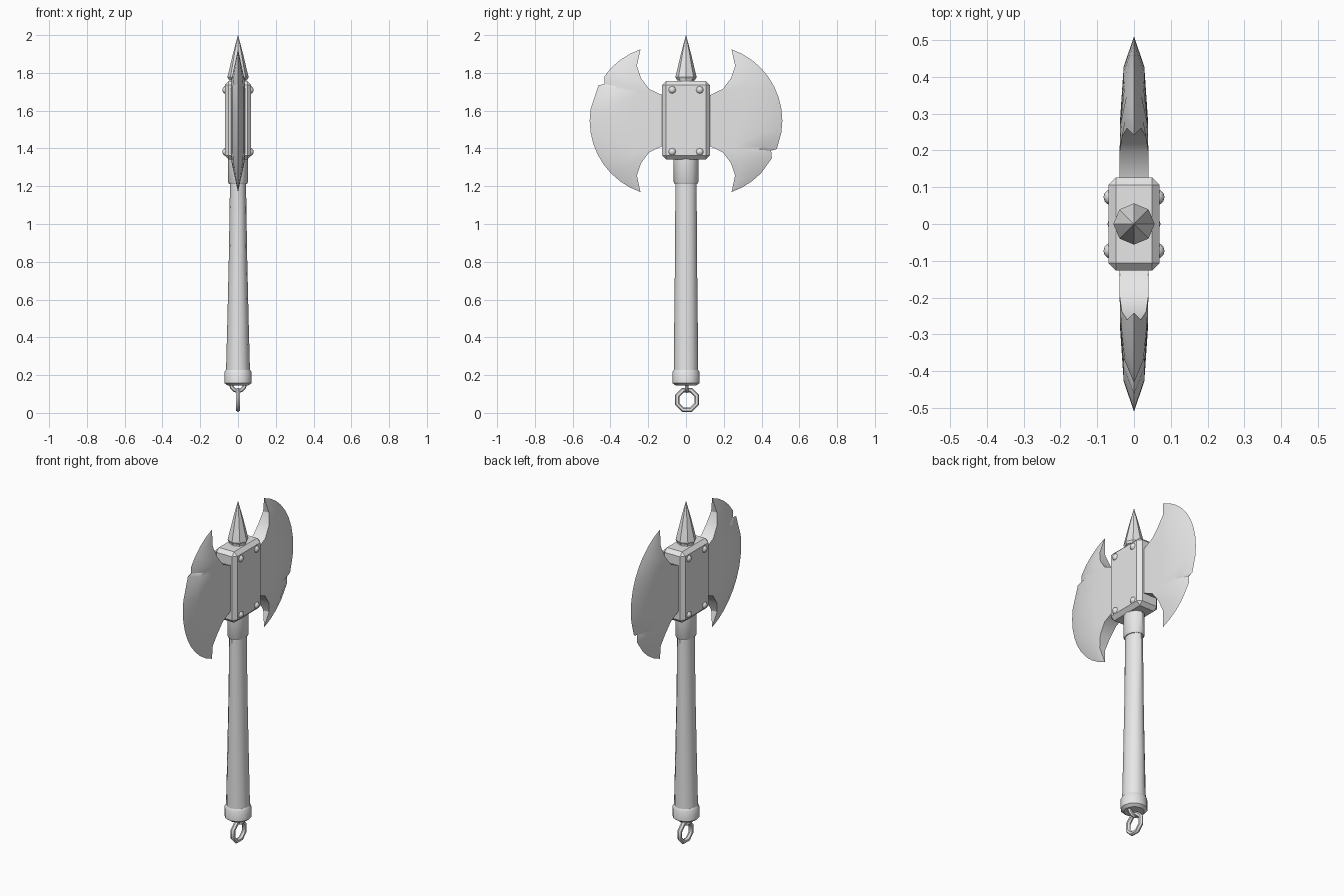
import bpy, bmesh, math
from mathutils import Vector, Matrix

cube = bpy.data.objects.get("Cube")
if cube:
    bpy.data.objects.remove(cube, do_unlink=True)

steel = bpy.data.materials.new("plain_grey")
steel.use_nodes = True
steel.diffuse_color = (0.8, 0.8, 0.8, 1)
steel.node_tree.nodes["Principled BSDF"].inputs["Base Color"].default_value = (0.8, 0.8, 0.8, 1)


def finish(bm, name, angle=35):
    """Turn a bmesh into a named object, smooth below the given edge angle."""
    bmesh.ops.remove_doubles(bm, verts=bm.verts, dist=1e-5)
    bmesh.ops.recalc_face_normals(bm, faces=bm.faces)
    mesh = bpy.data.meshes.new(name)
    bm.to_mesh(mesh)
    bm.free()
    mesh.materials.append(steel)
    obj = bpy.data.objects.new(name, mesh)
    bpy.context.collection.objects.link(obj)
    bpy.ops.object.select_all(action='DESELECT')
    obj.select_set(True)
    bpy.context.view_layer.objects.active = obj
    if angle:
        bpy.ops.object.shade_smooth_by_angle(angle=math.radians(angle))
    return obj


def lathe(name, rings, sides, angle=35):
    """Stack of elliptical rings (z, radius_x, radius_y), capped at both ends."""
    bm = bmesh.new()
    loops = []
    for z, rx, ry in rings:
        loops.append([bm.verts.new((rx * math.cos(a), ry * math.sin(a), z))
                      for a in (math.tau * i / sides for i in range(sides))])
    for lo, hi in zip(loops, loops[1:]):
        for i in range(sides):
            j = (i + 1) % sides
            bm.faces.new((lo[i], lo[j], hi[j], hi[i]))
    bm.faces.new(loops[0])
    bm.faces.new(loops[-1])
    return finish(bm, name, angle)


def hoop(name, centre, radius, tube, u_axis, v_axis, steps, start, sweep, sides=6):
    """Ring or part of a ring, lying in the plane of u_axis and v_axis."""
    bm = bmesh.new()
    u, v = Vector(u_axis), Vector(v_axis)
    w = u.cross(v)
    closed = sweep >= math.tau - 1e-4
    loops = []
    for i in range(steps if closed else steps + 1):
        a = start + sweep * i / steps
        out = u * math.cos(a) + v * math.sin(a)
        loops.append([bm.verts.new(Vector(centre) + out * (radius + tube * math.cos(b)) + w * tube * math.sin(b))
                      for b in (math.tau * k / sides for k in range(sides))])
    for i in range(steps):
        p, q = loops[i], loops[(i + 1) % len(loops)]
        for k in range(sides):
            m = (k + 1) % sides
            bm.faces.new((p[k], p[m], q[m], q[k]))
    if not closed:
        bm.faces.new(loops[0])
        bm.faces.new(loops[-1])
    return finish(bm, name, 50)


MID_Z = 1.547
THICK = 0.039
# Upper half of the concave inner outline, from the neck to the horn tip (y, dz)
INNER = [(0.10, 0), (0.10, 0.045), (0.10, 0.09), (0.10, 0.13), (0.127, 0.135),
         (0.196, 0.168), (0.238, 0.225), (0.26, 0.29), (0.241, 0.378)]
# Across the blade: fraction from inner outline to edge, share of thickness
COLUMNS = [(0, 1), (0.45, 0.97), (0.8, 0.72), (1, 0)]


def blade(name, turn, notch):
    """Crescent blade with one nick in its edge at the given angle."""
    k = round(notch / 8.86)
    nick = {k: (notch, 0.376), k + 1: (notch + 3, 0.4), k - 1: (notch - 5, 0.398)}
    bm = bmesh.new()
    rows = []
    for i in range(-8, 9):
        ang, rad = nick.get(i, (i * 8.86, 0.4))
        a = math.radians(ang)
        yi, zi = INNER[abs(i)]
        inner = Vector((0, yi, math.copysign(zi, i)))
        outer = Vector((0, 0.11 + rad * math.cos(a), rad * math.sin(a)))
        row = {}
        for s in (-1, 1):
            for c, (f, share) in enumerate(COLUMNS):
                p = inner.lerp(outer, f)
                p.x = s * THICK * share * max(0, min(1, (0.378 - abs(p.z)) / 0.18))
                row[s, c] = bm.verts.new(p)
        rows.append(row)
    for p, q in zip(rows, rows[1:]):
        for s in (-1, 1):
            for c in range(len(COLUMNS) - 1):
                bm.faces.new((p[s, c], p[s, c + 1], q[s, c + 1], q[s, c]))
        bm.faces.new((p[-1, 0], p[1, 0], q[1, 0], q[-1, 0]))
    bmesh.ops.transform(bm, verts=bm.verts,
                        matrix=Matrix.Translation((0, 0, MID_Z)) @ Matrix.Rotation(turn, 4, 'X'))
    return finish(bm, name, 30)


blade("back_blade", 0, -25)
blade("front_blade", math.pi, -31)

# Head block with chamfered edges
bm = bmesh.new()
bmesh.ops.create_cube(bm, size=1, matrix=Matrix.Translation((0, 0, 1.549)) @ Matrix.Diagonal((0.14, 0.254, 0.414, 1)))
bmesh.ops.bevel(bm, geom=bm.edges[:], offset=0.021, segments=1, affect='EDGES')
finish(bm, "head_block", 0)

# Rivets on both broad sides of the block
for sx, side in ((1, "left"), (-1, "right")):
    for sy, end in ((1, "back"), (-1, "front")):
        for z, level in ((1.71, "upper"), (1.382, "lower")):
            bm = bmesh.new()
            bmesh.ops.create_uvsphere(bm, u_segments=8, v_segments=6, radius=0.022,
                                      matrix=Matrix.Translation((sx * 0.061, sy * 0.073, z))
                                      @ Matrix.Rotation(math.pi / 2, 4, 'Y'))
            finish(bm, f"rivet_{side}_{end}_{level}", 50)

# Top spike on a short neck
lathe("spike_neck", [(1.74, 0.046, 0.046), (1.775, 0.046, 0.046)], 8)
lathe("top_spike", [(1.765, 0.05, 0.05), (1.778, 0.056, 0.056), (1.90, 0.027, 0.027), (2.0, 0.0005, 0.0005)], 8, 30)

# Handle, collar below the head, and pommel cap
lathe("handle", [(0.2, 0.064, 0.065), (0.5, 0.056, 0.062), (0.85, 0.048, 0.058), (1.25, 0.042, 0.056)], 12)
lathe("collar", [(1.212, 0.047, 0.059), (1.222, 0.053, 0.065), (1.35, 0.053, 0.065)], 12)
lathe("pommel_cap", [(0.145, 0.055, 0.055), (0.158, 0.072, 0.072), (0.215, 0.072, 0.072), (0.228, 0.064, 0.064)], 12)

# Staple under the pommel and the ring hanging from it
hoop("staple", (0, 0.005, 0.153), 0.037, 0.011, (1, 0, 0), (0, 0, 1), 6, math.pi, math.pi)
hoop("hanging_ring", (0, 0.005, 0.069), 0.056, 0.013, (0, 1, 0), (0, 0, 1), 8, math.pi / 8, math.tau)
